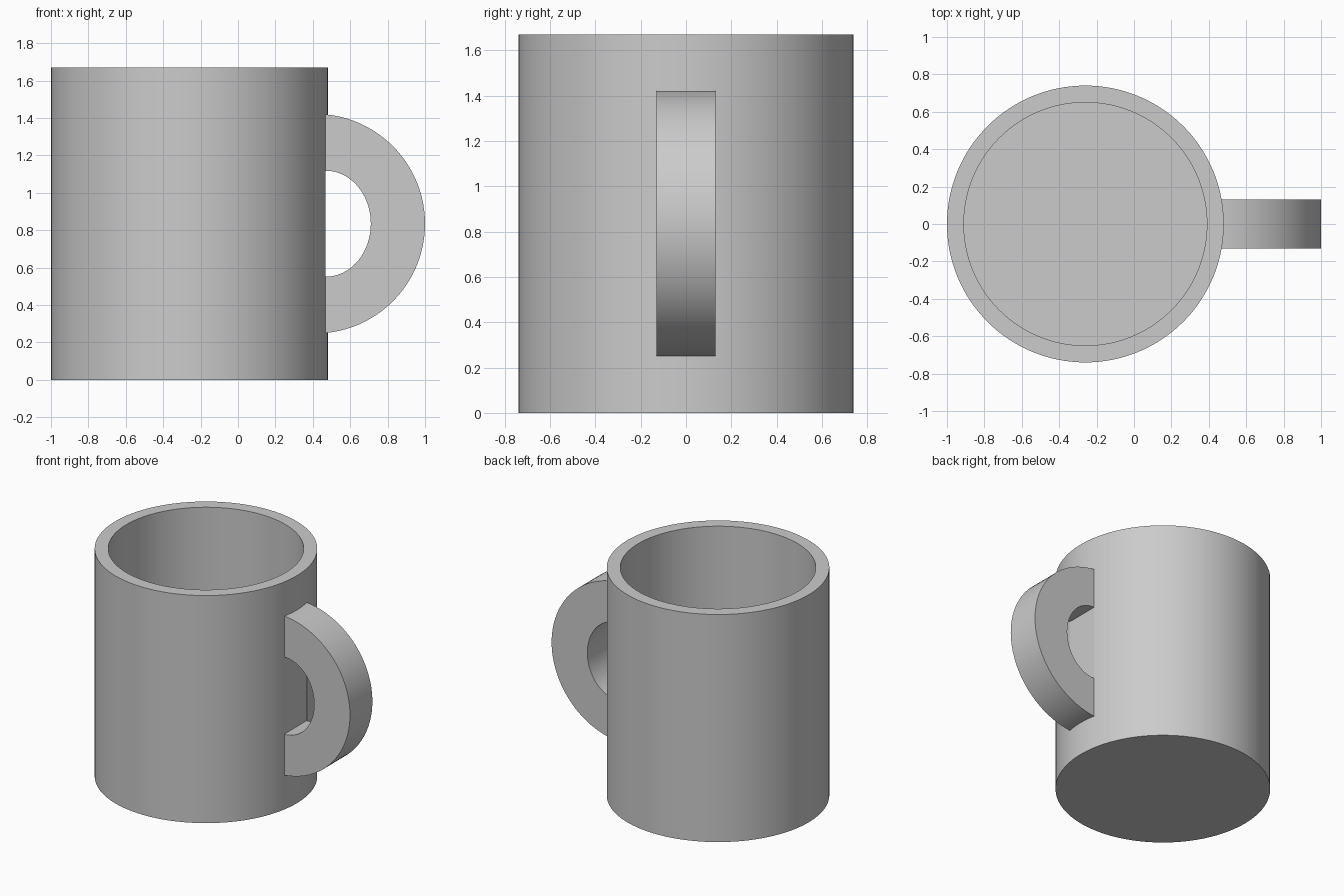
import bpy, bmesh
from math import sin, cos, pi, radians, asin

default = bpy.data.objects.get("Cube")
if default:
    bpy.data.objects.remove(default, do_unlink=True)

CUP_X, RADIUS, INNER, HEIGHT, FLOOR = -0.26, 0.74, 0.65, 1.67, 0.09
MID_Z, HALF_WIDTH = 0.835, 0.13
SEGMENTS = 128

grey = bpy.data.materials.new("plain grey")
grey.use_nodes = True
grey.diffuse_color = (0.6, 0.6, 0.6, 1)
grey.node_tree.nodes["Principled BSDF"].inputs["Base Color"].default_value = grey.diffuse_color


def make_object(name, bm):
    bmesh.ops.recalc_face_normals(bm, faces=bm.faces)
    mesh = bpy.data.meshes.new(name)
    bm.to_mesh(mesh)
    bm.free()
    mesh.materials.append(grey)
    obj = bpy.data.objects.new(name, mesh)
    bpy.context.collection.objects.link(obj)
    return obj


def activate(obj):
    bpy.ops.object.select_all(action='DESELECT')
    obj.select_set(True)
    bpy.context.view_layer.objects.active = obj


def smooth(obj):
    activate(obj)
    bpy.ops.object.shade_smooth_by_angle(angle=radians(6))


def prism(name, outline):
    """Extrude an (x, z) outline across the handle width."""
    bm = bmesh.new()
    face = bm.faces.new([bm.verts.new((x, -HALF_WIDTH, z)) for x, z in outline])
    new = bmesh.ops.extrude_face_region(bm, geom=[face])["geom"]
    bmesh.ops.translate(bm, vec=(0, 2 * HALF_WIDTH, 0),
                        verts=[v for v in new if isinstance(v, bmesh.types.BMVert)])
    return make_object(name, bm)


def arc(cx, rx, rz, start, steps=48):
    """Elliptical arc bulging to +x, from the top down."""
    angles = [start - 2 * start * i / steps for i in range(steps + 1)]
    return [(cx + rx * cos(a), MID_Z + rz * sin(a)) for a in angles]


# Cup: rings joined from the outer base, over the rim, down to the inner floor
bm = bmesh.new()
rings = []
for r, z in [(RADIUS, 0), (RADIUS, HEIGHT), (INNER, HEIGHT), (INNER, FLOOR)]:
    rings.append([bm.verts.new((CUP_X + r * cos(2 * pi * i / SEGMENTS),
                                r * sin(2 * pi * i / SEGMENTS), z))
                  for i in range(SEGMENTS)])
for low, high in zip(rings, rings[1:]):
    for i in range(SEGMENTS):
        j = (i + 1) % SEGMENTS
        bm.faces.new((low[i], low[j], high[j], high[i]))
bm.faces.new(rings[0])
bm.faces.new(rings[-1])
cup = make_object("cup_body", bm)

# Handle: round outside, narrower oval hole, ends buried in the cup wall
ROOT_X, HOLE_X, HOLE_RZ = 0.43, 0.47, 0.283
outer = arc(0.413, 0.587, 0.587, pi / 2 - asin((ROOT_X - 0.413) / 0.587))
inner = arc(HOLE_X, 0.24, HOLE_RZ, pi / 2)
ends = [(ROOT_X, MID_Z + HOLE_RZ), (ROOT_X, MID_Z - HOLE_RZ)]
handle = prism("handle", outer + ends[1:] + inner[::-1] + ends[:1])

# Flat patch on the cup wall behind the hole
FLAT_X = 0.467
cutter = prism("flat_cutter", [(FLAT_X, MID_Z + HOLE_RZ), (0.6, MID_Z + HOLE_RZ),
                               (0.6, MID_Z - HOLE_RZ), (FLAT_X, MID_Z - HOLE_RZ)])
cutter.hide_render = True
cut = cup.modifiers.new("flat_patch", 'BOOLEAN')
cut.operation = 'DIFFERENCE'
cut.solver = 'EXACT'
cut.object = cutter
activate(cup)
bpy.ops.object.modifier_apply(modifier=cut.name)
bpy.data.objects.remove(cutter, do_unlink=True)

smooth(cup)
smooth(handle)
